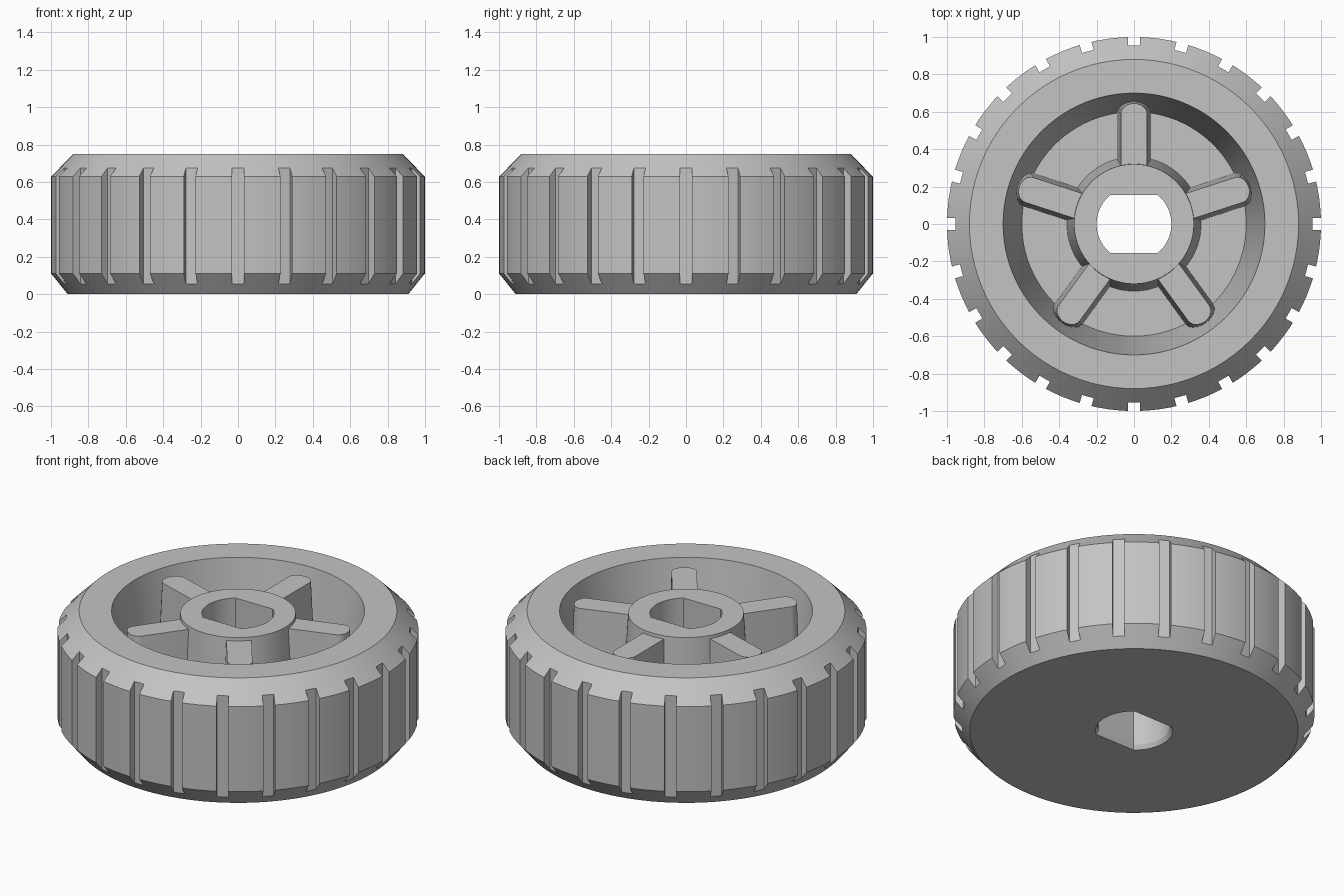
import bpy, bmesh, math
from mathutils import Matrix, Vector

old = bpy.data.objects.get("Cube")
if old:
    bpy.data.objects.remove(old, do_unlink=True)

grey = bpy.data.materials.new("plain_grey")
grey.use_nodes = True
colour = (0.55, 0.55, 0.55, 1)
grey.diffuse_color = colour
grey.node_tree.nodes["Principled BSDF"].inputs["Base Color"].default_value = colour


def loft(bm, rings):
    """Join equal rings of points into a capped solid."""
    loops = [[bm.verts.new(p) for p in ring] for ring in rings]
    n = len(loops[0])
    for a, b in zip(loops, loops[1:]):
        for i in range(n):
            j = (i + 1) % n
            bm.faces.new((a[i], a[j], b[j], b[i]))
    bm.faces.new(loops[0][::-1])
    bm.faces.new(loops[-1])


def finish(bm, name):
    bmesh.ops.recalc_face_normals(bm, faces=bm.faces[:])
    mesh = bpy.data.meshes.new(name)
    bm.to_mesh(mesh)
    bm.free()
    mesh.materials.append(grey)
    obj = bpy.data.objects.new(name, mesh)
    bpy.context.collection.objects.link(obj)
    return obj


def lathe(name, profile, steps=96):
    bm = bmesh.new()
    turn = [2 * math.pi * i / steps for i in range(steps)]
    loft(bm, [[(r * math.cos(t), r * math.sin(t), z) for t in turn] for r, z in profile])
    return finish(bm, name)


def select_only(obj):
    bpy.ops.object.select_all(action='DESELECT')
    obj.select_set(True)
    bpy.context.view_layer.objects.active = obj


def cut(obj, cutter):
    mod = obj.modifiers.new("cut", 'BOOLEAN')
    mod.operation = 'DIFFERENCE'
    mod.solver = 'EXACT'
    mod.object = cutter
    select_only(obj)
    bpy.ops.object.modifier_apply(modifier=mod.name)


# Tyre and dished rim in one turned body, and the tapered hub
FLOOR = 0.13
wheel = lathe("wheel_body", [(0.91, 0), (1, 0.11), (1, 0.63), (0.88, 0.75),
                             (0.7, 0.75), (0.6, FLOOR)])
hub = lathe("hub", [(0.36, FLOOR - 0.02), (0.32, 0.735)])

# Tread grooves
bm = bmesh.new()
GROOVES = 24
for i in range(GROOVES):
    place = (Matrix.Rotation(2 * math.pi * i / GROOVES, 4, 'Z')
             @ Matrix.Translation((1.055, 0, 0.4))
             @ Matrix.Diagonal((0.2, 0.065, 1, 1)))
    bmesh.ops.create_cube(bm, size=1, matrix=place)
groove_cutter = finish(bm, "groove_cutter")


# Axle hole: a circle with two flats, widened at the bottom
def axle_ring(scale, z):
    half = math.asin(0.155 / 0.2)
    arc = [half * (i / 10 - 1) for i in range(21)]
    angles = arc + [math.pi + t for t in arc]
    return [(0.2 * scale * math.cos(t), 0.2 * scale * math.sin(t), z) for t in angles]


bm = bmesh.new()
loft(bm, [axle_ring(1.1, -0.01), axle_ring(1, 0.025), axle_ring(1, 0.9)])
axle_cutter = finish(bm, "axle_cutter")

cut(wheel, groove_cutter)
cut(wheel, axle_cutter)
cut(hub, axle_cutter)
for cutter in (groove_cutter, axle_cutter):
    bpy.data.objects.remove(cutter, do_unlink=True)


# Five tapered spokes with round ends
def spoke_ring(width, tip, z, turn):
    sweep = [math.pi * (i / 12 - 0.5) for i in range(13)]
    outline = [(tip - 0.055 + 0.055 * math.cos(t), width * math.sin(t)) for t in sweep]
    outline += [(0.27, width), (0.27, -width)]
    return [turn @ Vector((x, y, z)) for x, y in outline]


parts = [wheel, hub]
for i in range(5):
    turn = Matrix.Rotation(math.radians(90 + 72 * i), 3, 'Z')
    bm = bmesh.new()
    loft(bm, [spoke_ring(0.092, 0.665, FLOOR - 0.02, turn),
              spoke_ring(0.07, 0.645, 0.715, turn)])
    parts.append(finish(bm, f"spoke_{i + 1}"))

for part in parts:
    select_only(part)
    bpy.ops.object.shade_smooth_by_angle(angle=math.radians(25))
